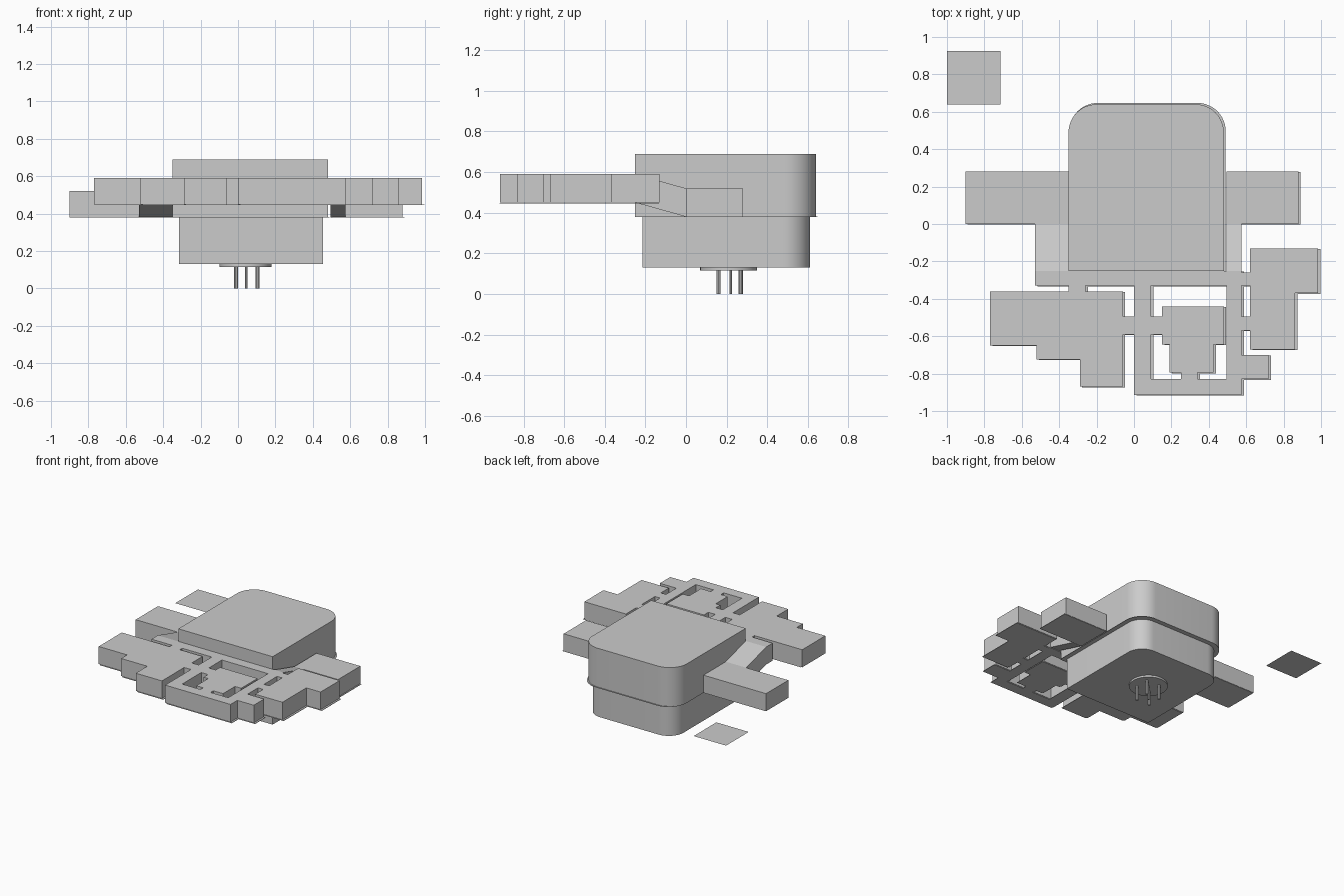
import bpy, bmesh, math

cube = bpy.data.objects.get("Cube")
if cube:
    bpy.data.objects.remove(cube, do_unlink=True)

GREY = (0.6, 0.6, 0.6, 1.0)
mat = bpy.data.materials.new("plain grey")
mat.use_nodes = True
mat.diffuse_color = GREY
mat.node_tree.nodes["Principled BSDF"].inputs["Base Color"].default_value = GREY


def finish(name, bm, smooth=False):
    bmesh.ops.recalc_face_normals(bm, faces=bm.faces)
    mesh = bpy.data.meshes.new(name)
    bm.to_mesh(mesh)
    bm.free()
    mesh.materials.append(mat)
    ob = bpy.data.objects.new(name, mesh)
    bpy.context.collection.objects.link(ob)
    if smooth:
        bpy.ops.object.select_all(action='DESELECT')
        ob.select_set(True)
        bpy.context.view_layer.objects.active = ob
        bpy.ops.object.shade_smooth_by_angle(angle=math.radians(30))
    return ob


def prism(name, points, vector, smooth=False):
    """Extrude a closed 3D outline along a vector."""
    bm = bmesh.new()
    face = bm.faces.new([bm.verts.new(p) for p in points])
    ext = bmesh.ops.extrude_face_region(bm, geom=[face], use_keep_orig=True)
    moved = [g for g in ext["geom"] if isinstance(g, bmesh.types.BMVert)]
    bmesh.ops.translate(bm, verts=moved, vec=vector)
    return finish(name, bm, smooth)


def slab(name, rects, z0, z1, dx=0.0, dy=0.0):
    """One clean slab covering the union of plan rectangles (x0, x1, y0, y1)."""
    xs = sorted({v for r in rects for v in r[:2]})
    ys = sorted({v for r in rects for v in r[2:]})
    bm = bmesh.new()
    for xa, xb in zip(xs, xs[1:]):
        for ya, yb in zip(ys, ys[1:]):
            cx, cy = (xa + xb) / 2, (ya + yb) / 2
            if any(r[0] < cx < r[1] and r[2] < cy < r[3] for r in rects):
                corners = ((xa, ya), (xb, ya), (xb, yb), (xa, yb))
                bm.faces.new([bm.verts.new((x + dx, y + dy, z0)) for x, y in corners])
    bmesh.ops.remove_doubles(bm, verts=bm.verts, dist=0.0005)
    if z1 > z0:
        ext = bmesh.ops.extrude_face_region(bm, geom=bm.faces[:], use_keep_orig=True)
        moved = [g for g in ext["geom"] if isinstance(g, bmesh.types.BMVert)]
        bmesh.ops.translate(bm, verts=moved, vec=(0, 0, z1 - z0))
    return finish(name, bm)


def room(name, x0, x1, y0, y1, z0, z1, radius):
    """Block with square front corners and rounded back corners."""
    pts = [(x0, y0, z0), (x1, y0, z0)]
    for cx, start in ((x1 - radius, 0), (x0 + radius, 90)):
        for i in range(13):
            a = math.radians(start + i * 7.5)
            pts.append((cx + radius * math.cos(a), y1 - radius + radius * math.sin(a), z0))
    return prism(name, pts, (0, 0, z1 - z0), True)


def cylinder(name, x, y, z0, z1, radius, sides):
    pts = [(x + radius * math.cos(math.tau * i / sides),
            y + radius * math.sin(math.tau * i / sides), z0) for i in range(sides)]
    return prism(name, pts, (0, 0, z1 - z0), True)


# Main hall, its floor lip and the lower hall
LOW, MID, HIGH = 0.38, 0.45, 0.59
room("upper_hall", -0.35, 0.48, -0.25, 0.64, LOW, 0.69, 0.15)
room("hall_floor", -0.345, 0.49, -0.25, 0.647, LOW - 0.002, LOW + 0.002, 0.15)
room("lower_hall", -0.315, 0.455, -0.215, 0.61, 0.13, LOW, 0.13)

# Round socket and pins underneath
cylinder("socket_disc", 0.04, 0.21, 0.115, 0.13, 0.14, 40)
cylinder("centre_pin", 0.045, 0.22, 0, 0.12, 0.007, 10)
for i, (px, py) in enumerate([(-0.01, 0.16), (0.105, 0.16), (-0.01, 0.27), (0.105, 0.27)]):
    cylinder(f"pin_{i + 1}", px, py, 0, 0.12, 0.011, 10)

# Side wings with thin floors
for name, x0, x1 in (("right_wing", -0.9, -0.35), ("left_wing", 0.495, 0.88)):
    rect = [(x0, x1, 0, 0.28)]
    slab(name, rect, LOW, 0.52)
    slab(name + "_floor", rect, LOW - 0.002, LOW + 0.002, 0.01, -0.003)

# Sloping passages between the wings and the front rooms
for name, x0, x1 in (("right_ramp", -0.53, -0.35), ("left_ramp", 0.495, 0.575)):
    prism(name, [(x0, 0, LOW), (x0, 0, 0.52), (x0, -0.25, HIGH), (x0, -0.25, MID)],
          (x1 - x0, 0, 0))

# Front rooms joined by corridors
rooms = [
    (-0.53, 0.575, -0.33, -0.25),    # cross corridor
    (-0.35, -0.26, -0.36, -0.33),    # doorway
    (-0.77, -0.06, -0.65, -0.36),    # stepped room
    (-0.52, -0.06, -0.725, -0.65),
    (-0.29, -0.06, -0.87, -0.725),
    (-0.06, 0.15, -0.59, -0.495),    # doorways
    (0.0, 0.09, -0.915, -0.33),      # ring corridor
    (0.09, 0.575, -0.915, -0.83),
    (0.495, 0.575, -0.83, -0.33),
    (0.15, 0.48, -0.645, -0.44),     # inner rooms
    (0.19, 0.425, -0.795, -0.645),
    (0.25, 0.34, -0.83, -0.795),
    (0.575, 0.62, -0.33, -0.26),     # doorways
    (0.575, 0.62, -0.57, -0.495),
    (0.62, 0.985, -0.37, -0.13),     # side room
    (0.62, 0.86, -0.67, -0.37),
    (0.575, 0.72, -0.83, -0.70),     # small room
]
slab("front_rooms", rooms, MID, HIGH)
slab("front_rooms_floor", rooms, MID - 0.005, MID - 0.001, 0.013, -0.003)

# Separate flat square
slab("detached_floor", [(-1.0, -0.715, 0.64, 0.925)], LOW, LOW)
